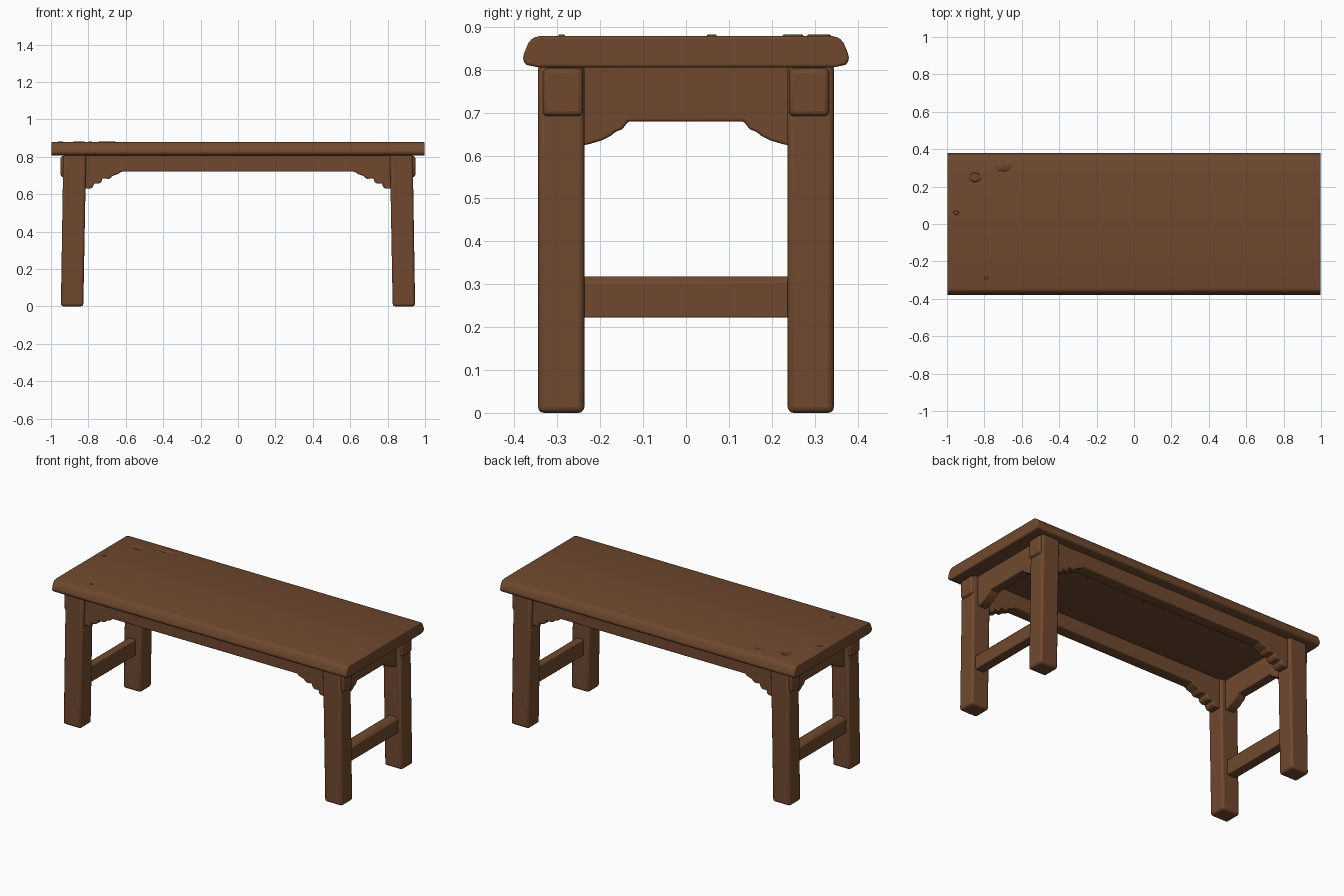
import bpy
import bmesh
import math
from mathutils import Matrix, Vector

cube = bpy.data.objects.get("Cube")
if cube:
    bpy.data.objects.remove(cube, do_unlink=True)

wood = bpy.data.materials.new("brown wood")
wood.use_nodes = True
COLOR = (0.16, 0.066, 0.028, 1)
wood.diffuse_color = COLOR
wood.node_tree.nodes["Principled BSDF"].inputs["Base Color"].default_value = COLOR


def finish(bm, name, bevel=0.01):
    """Turn a bmesh into a wooden part with softened edges."""
    bmesh.ops.recalc_face_normals(bm, faces=bm.faces[:])
    mesh = bpy.data.meshes.new(name)
    bm.to_mesh(mesh)
    bm.free()
    mesh.materials.append(wood)
    ob = bpy.data.objects.new(name, mesh)
    bpy.context.collection.objects.link(ob)
    if bevel:
        mod = ob.modifiers.new("soft edges", "BEVEL")
        mod.width = bevel
        mod.segments = 3
        mod.limit_method = "ANGLE"
        mod.angle_limit = math.radians(35)
    bpy.ops.object.select_all(action="DESELECT")
    ob.select_set(True)
    bpy.context.view_layer.objects.active = ob
    bpy.ops.object.shade_smooth_by_angle(angle=math.radians(40))
    return ob


def extrude(name, outline, axis, start, end, bevel=0.01):
    """Extrude a (horizontal, z) outline along the x or y axis."""
    bm = bmesh.new()
    place = (lambda a, z: (start, a, z)) if axis == "x" else (lambda a, z: (a, start, z))
    face = bm.faces.new([bm.verts.new(place(a, z)) for a, z in outline])
    moved = bmesh.ops.extrude_face_region(bm, geom=[face])["geom"]
    offset = Vector((end - start, 0, 0) if axis == "x" else (0, end - start, 0))
    bmesh.ops.translate(bm, vec=offset, verts=[v for v in moved if isinstance(v, bmesh.types.BMVert)])
    return finish(bm, name, bevel)


def box(name, low, high, bevel=0.01):
    (x0, y0, z0), (x1, y1, z1) = low, high
    return extrude(name, [(y0, z0), (y1, z0), (y1, z1), (y0, z1)], "x", x0, x1, bevel)


def mirrored(half):
    return half + [(-a, z) for a, z in reversed(half)]


def lobe(cx, cz, r, first, last, steps=6):
    """Points on an arc, angles in degrees."""
    angles = [math.radians(first + (last - first) * i / steps) for i in range(steps + 1)]
    return [(cx + r * math.cos(a), cz + r * math.sin(a)) for a in angles]


# Seat board with moulded long edges
seat_half = [(0.345, 0.806), (0.374, 0.812), (0.381, 0.826), (0.376, 0.843),
             (0.368, 0.862), (0.357, 0.875), (0.34, 0.879)]
extrude("seat_board", mirrored(seat_half), "x", -0.998, 0.998, 0.006)

# Worn knots on the seat
for i, (x, y, rx, ry) in enumerate([(-0.85, 0.25, 0.033, 0.026), (-0.7, 0.31, 0.05, 0.03),
                                    (-0.95, 0.06, 0.015, 0.012), (-0.79, -0.29, 0.01, 0.008)]):
    knot = bmesh.new()
    bmesh.ops.create_cone(knot, cap_ends=True, segments=14, radius1=1, radius2=0.85, depth=0.004,
                          matrix=Matrix.Translation((x, y, 0.88)) @ Matrix.Diagonal((rx, ry, 1, 1)))
    finish(knot, f"seat_knot_{i + 1}", 0)

# Long aprons with three-lobed brackets at each end
apron_half = [(0.83, 0.815), (0.83, 0.628)]
apron_half += lobe(0.795, 0.654, 0.024, -80, -190)
apron_half += lobe(0.75, 0.68, 0.024, -80, -190)
apron_half += lobe(0.695, 0.705, 0.023, -70, -160)
apron_half += [(0.64, 0.708), (0.625, 0.72)]

# End aprons with ogee brackets
end_half = [(0.25, 0.815), (0.25, 0.622), (0.225, 0.627), (0.195, 0.636), (0.177, 0.645),
            (0.165, 0.655), (0.148, 0.662), (0.135, 0.68)]

for side, s in (("left", 1), ("right", -1)):
    extrude(f"{side}_end_apron", mirrored(end_half), "x", s * 0.845, s * 0.905, 0.006)

    # Stretcher with a chamfered top
    rail = [(s * 0.86, 0.222), (s * 0.92, 0.222), (s * 0.92, 0.303),
            (s * 0.905, 0.318), (s * 0.86, 0.318)]
    extrude(f"{side}_stretcher", rail, "y", -0.25, 0.25, 0.004)

    for end, t in (("front", -1), ("back", 1)):
        # Slightly splayed leg
        leg = [(s * 0.827, 0.0), (s * 0.947, 0.0), (s * 0.934, 0.815), (s * 0.812, 0.815)]
        extrude(f"{end}_{side}_leg", leg, "y", t * 0.237, t * 0.345, 0.014)
        # Through tenon showing on the outer face of the leg
        box(f"{end}_{side}_tenon", (s * 0.9, t * 0.24, 0.692), (s * 0.948, t * 0.334, 0.804), 0.012)

for end, t in (("front", -1), ("back", 1)):
    extrude(f"{end}_apron", mirrored(apron_half), "y", t * 0.25, t * 0.323, 0.006)
